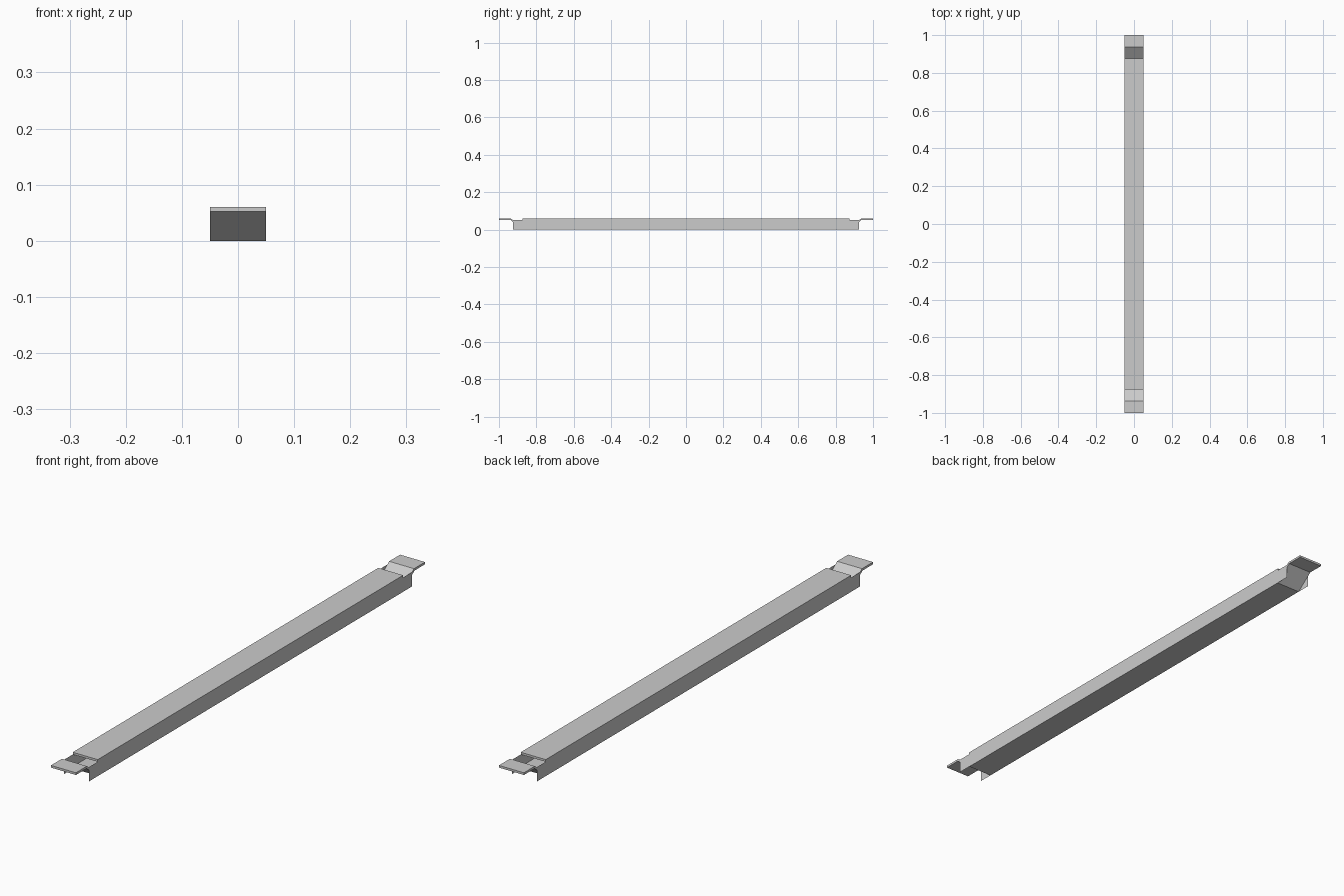
import bpy

if "Cube" in bpy.data.objects:
    bpy.data.objects.remove(bpy.data.objects["Cube"])

HALF_W = 0.05     # half width of the bar
TOP, T = 0.06, 0.008


def mesh_object(name, verts, faces):
    me = bpy.data.meshes.new(name)
    me.from_pydata(verts, [], faces)
    me.update()
    ob = bpy.data.objects.new(name, me)
    bpy.context.collection.objects.link(ob)
    return ob


def extrude_profile(name, profile, half_width):
    """Sweep a closed (y, z) profile across x, quad strips left as n-gon caps."""
    n = len(profile)
    verts = [(x, y, z) for x in (-half_width, half_width) for y, z in profile]
    faces = [(i, i + n, (i + 1) % n + n, (i + 1) % n) for i in range(n)]
    faces += [tuple(range(n)), tuple(reversed(range(n, 2 * n)))]
    return mesh_object(name, verts, faces)


# bottom strap: flat floor, bent up at both ends into mounting tabs
upper = [(0.870, T), (0.937, TOP), (1.0, TOP)]
lower = [(1.0, TOP - T), (0.939, TOP - T), (0.873, 0.0)]
right_end = upper + lower
left_end = [(-y, z) for y, z in reversed(right_end)]
# going round: right end top->bottom, then left end bottom->top
extrude_profile("bottom_strap_with_tabs", right_end + left_end, HALF_W)

# top plate: shorter slab lying on the side walls
L = 0.875
extrude_profile("top_plate",
                [(-L, TOP - T), (-L, TOP), (L, TOP), (L, TOP - T)], HALF_W)

# side walls: thin sheets, longer than the top plate, open at the ends
for name, s in (("left_wall", -1), ("right_wall", 1)):
    x, e, h = s * HALF_W, 0.925, TOP - T
    ring = [(x, -e, 0), (x, e, 0), (x, e, h), (x, -e, h)]
    mesh_object(name, ring, [(0, 1, 2, 3) if s > 0 else (3, 2, 1, 0)])
